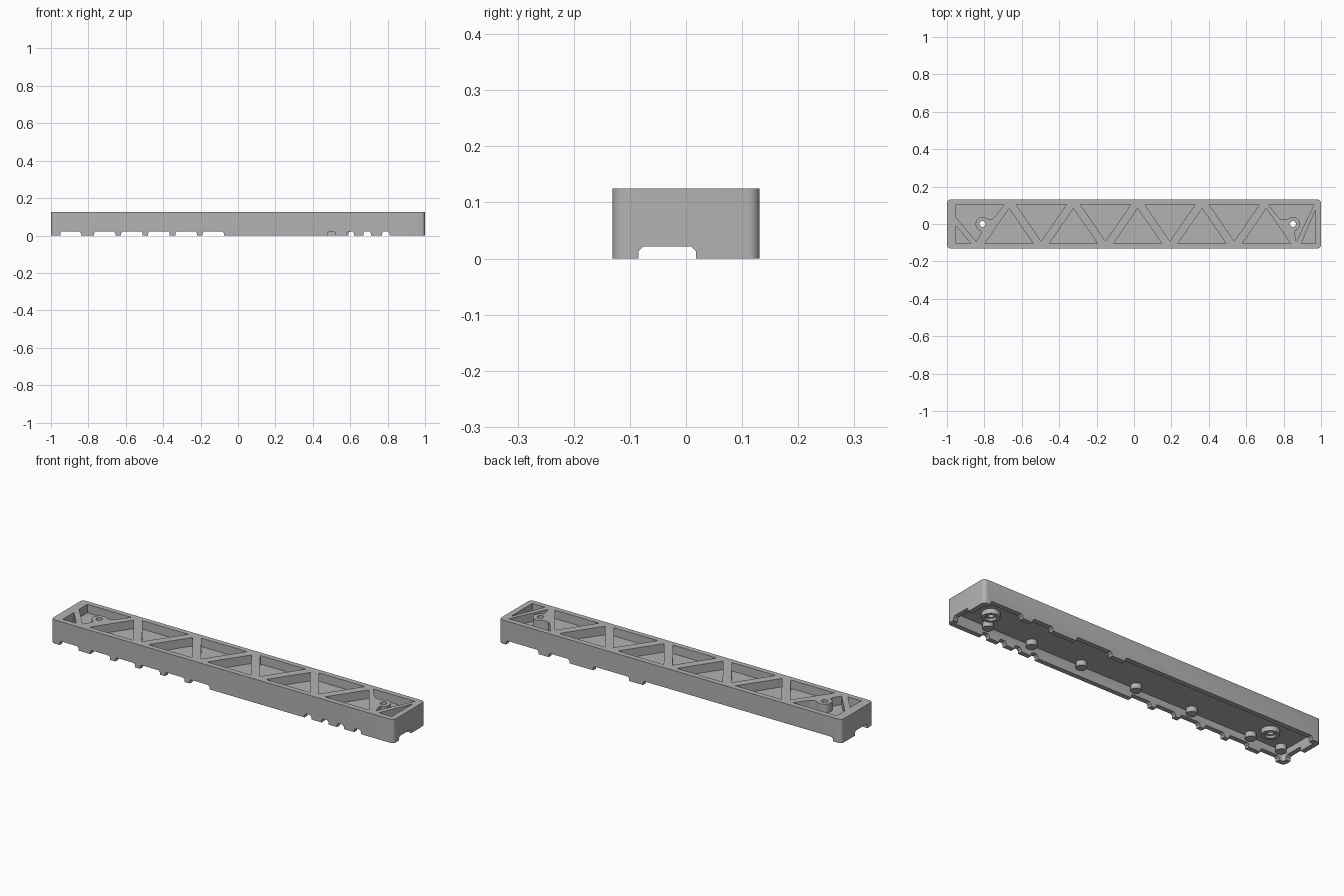
import bpy, bmesh
from math import cos, sin, radians

if "Cube" in bpy.data.objects:
    bpy.data.objects.remove(bpy.data.objects["Cube"])

grey = bpy.data.materials.new("plain grey")
grey.use_nodes = True
GREY = (0.45, 0.45, 0.45, 1)
grey.diffuse_color = GREY
grey.node_tree.nodes["Principled BSDF"].inputs["Base Color"].default_value = GREY

H, HALF_X, HALF_Y = 0.125, 1.0, 0.131
FLOOR_LOW, FLOOR_TOP = 0.055, 0.08
POCKET_Y = 0.103


def arc(cx, cy, r, start, end, n):
    angles = [radians(start + (end - start) * i / n) for i in range(n + 1)]
    return [(cx + r * cos(a), cy + r * sin(a)) for a in angles]


def circle(cx, cy, r, n=32):
    return arc(cx, cy, r, 0, 360, n)[:-1]


def rounded_rect(hx, hy, r):
    pts = []
    for sx, sy, a in ((1, 1, 0), (-1, 1, 90), (-1, -1, 180), (1, -1, 270)):
        pts += arc(sx * (hx - r), sy * (hy - r), r, a, a + 90, 5)
    return pts


def solid(name, prisms):
    """Prisms are (outline, low, high, axis); axis is the extrusion direction."""
    bm = bmesh.new()
    place = {"z": lambda a, b, c: (a, b, c),
             "y": lambda a, b, c: (a, c, b),
             "x": lambda a, b, c: (c, a, b)}
    for outline, low, high, axis in prisms:
        ends = [[bm.verts.new(place[axis](a, b, c)) for a, b in outline] for c in (low, high)]
        bm.faces.new(ends[0])
        bm.faces.new(ends[1])
        for i in range(len(outline)):
            j = (i + 1) % len(outline)
            bm.faces.new((ends[0][i], ends[0][j], ends[1][j], ends[1][i]))
    bmesh.ops.recalc_face_normals(bm, faces=bm.faces)
    mesh = bpy.data.meshes.new(name)
    bm.to_mesh(mesh)
    bm.free()
    mesh.materials.append(grey)
    obj = bpy.data.objects.new(name, mesh)
    bpy.context.collection.objects.link(obj)
    return obj


def cut(target, prisms):
    cutter = solid("cutter", prisms)
    cutter.hide_render = True
    mod = target.modifiers.new("cut", "BOOLEAN")
    mod.operation, mod.solver, mod.object = "DIFFERENCE", "EXACT", cutter
    bpy.context.view_layer.update()
    result = target.evaluated_get(bpy.context.evaluated_depsgraph_get())
    mesh = bpy.data.meshes.new_from_object(result)
    target.modifiers.clear()
    target.data = mesh
    bpy.data.objects.remove(cutter)


def notch(a, b, top=0.021):
    c = 0.008
    return [(a, -0.05), (a, top - c), (a + c, top), (b - c, top), (b, top - c), (b, -0.05)]


def boss_pocket(side, wall, apex, hole):
    """End pocket whose wall wraps round a screw boss; built for -x, mirrored for +x."""
    pts = [(wall, POCKET_Y), (apex + 0.148, POCKET_Y), (apex + 0.1, 0.04),
           (apex + 0.085, 0.027), (hole + 0.037, 0.024)]
    pts += arc(hole, 0, 0.037, 55, 255, 14)
    pts += [(hole - 0.008, -0.05), (apex, -0.093), (wall, 0.035)]
    return [(-side * x, y) for x, y in pts]


# Main bar with a hollow underside
bar = solid("truss_bar", [(rounded_rect(HALF_X, HALF_Y, 0.02), 0, H, "z")])
cut(bar, [(rounded_rect(0.975, 0.106, 0.012), -0.05, FLOOR_LOW, "z")])

# Triangular pockets in the top
pockets = []
for i in range(5):
    x = -0.668 + 0.344 * i
    pockets.append([(x - 0.128, -POCKET_Y), (x + 0.128, -POCKET_Y), (x, 0.083)])
    if i < 4:
        x += 0.172
        pockets.append([(x - 0.134, POCKET_Y), (x + 0.134, POCKET_Y), (x, -0.092)])
pockets.append(boss_pocket(-1, -0.952, -0.843, -0.81))
pockets.append([(-0.952, -POCKET_Y), (-0.873, -POCKET_Y), (-0.952, -0.01)])
right_end = boss_pocket(1, -0.968, -0.868, -0.85)
right_end[-1] = (0.968, 0.05)
right_end[0] = (0.968, POCKET_Y)
# The right strut reaches the top corner, so this pocket tapers to it
right_end = [(0.962, POCKET_Y)] + right_end[1:-1]
pockets.append(right_end)
pockets.append([(0.895, -POCKET_Y), (0.97, -POCKET_Y), (0.97, 0.075)])
cut(bar, [(p, FLOOR_TOP, H + 0.05, "z") for p in pockets])

# Notches along the bottom edges
front = [(-0.95, -0.84), (0.48, 0.52), (0.58, 0.62), (0.67, 0.71), (0.77, 0.81)]
front += [(-0.77 + 0.145 * i, -0.655 + 0.145 * i) for i in range(5)]
back = [(-0.95, 0.16), (0.24, 0.45), (0.59, 0.71), (0.77, 0.96)]
cut(bar, [(notch(a, b), -0.2, -0.09, "y") for a, b in front]
    + [(notch(a, b), 0.09, 0.2, "y") for a, b in back])
cut(bar, [(notch(-0.085, 0.018), 0.96, 1.1, "x"),
          (notch(-0.085, 0.018, 0.024), -1.1, -0.96, "x")])

# Screw bosses under the floor, with bores right through
parts = [bar]
for label, x in (("left", 0.85), ("right", -0.81)):
    bore = [(circle(x, 0, 0.016), -0.05, H + 0.05, "z")]
    cut(bar, bore)
    boss = solid(label + "_screw_boss", [(circle(x, 0, 0.043), 0.03, FLOOR_LOW + 0.005, "z")])
    cut(boss, bore)
    cut(boss, [(circle(x, 0, 0.026), 0, 0.042, "z")])
    parts.append(boss)

# Row of locating pegs under the floor
pegs = solid("locating_pegs", [(circle(x, -0.08, 0.026, 24), 0.028, FLOOR_LOW + 0.005, "z")
                               for x in (0.8, 0.54, 0.245, -0.08, -0.41, -0.76, -0.94)])
parts.append(pegs)

bpy.ops.object.select_all(action="DESELECT")
for obj in parts:
    obj.select_set(True)
bpy.context.view_layer.objects.active = bar
bpy.ops.object.shade_smooth_by_angle(angle=radians(30))
